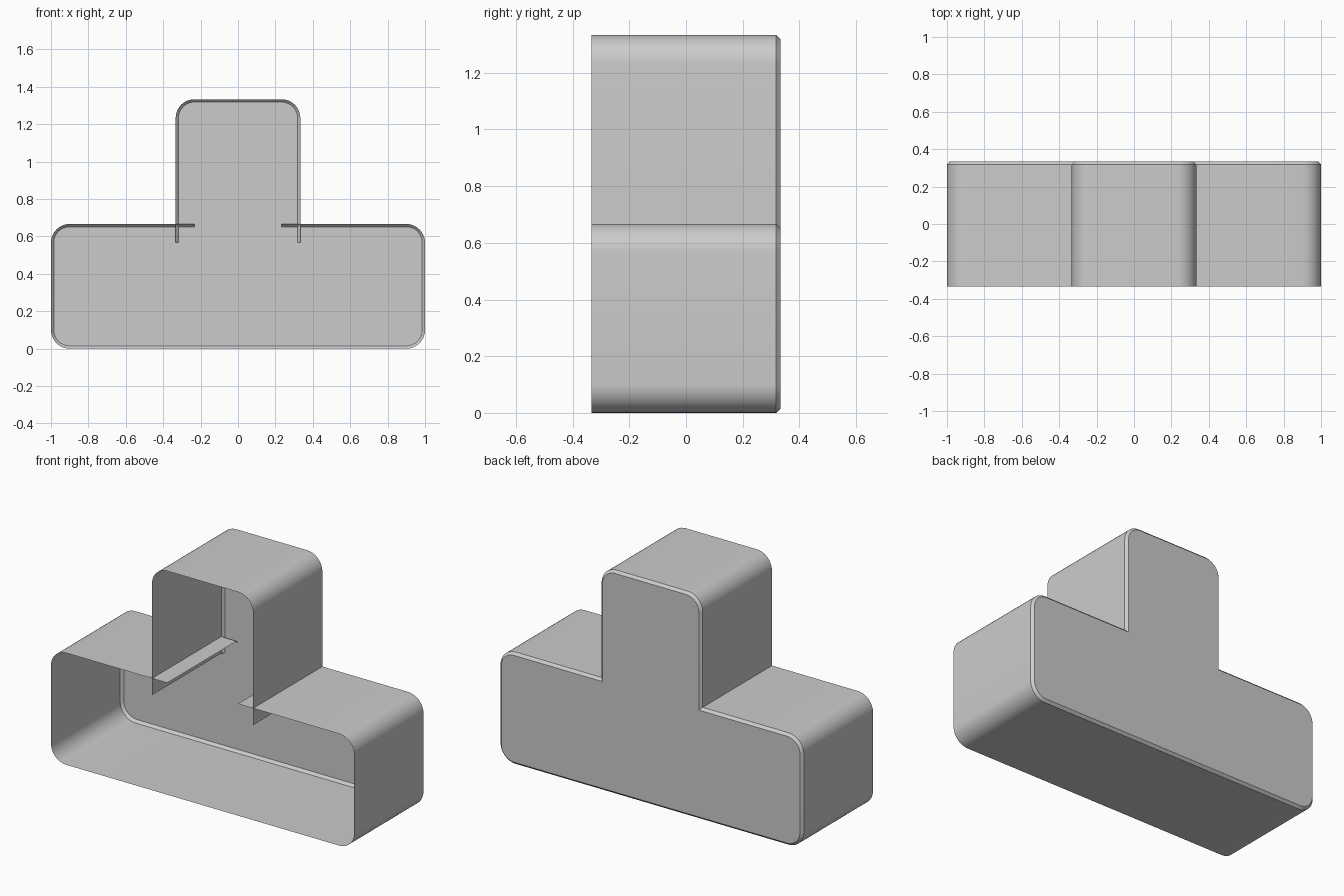
import bpy
import math

if "Cube" in bpy.data.objects:
    bpy.data.objects.remove(bpy.data.objects["Cube"])

H = 1 / 3      # half a cell: the T is built from cells 2/3 wide
R = 0.1        # corner radius
C = 0.015      # chamfer at the back rim
SEG = 10       # segments per rounded corner


def arc(cx, cz, r, start):
    """Quarter circle, counter-clockwise from the start angle in degrees."""
    return [(cx + r * math.cos(a), cz + r * math.sin(a))
            for a in (math.radians(start + 90 * i / SEG) for i in range(SEG + 1))]


def base_arcs(inset):
    r = R - inset
    return (arc(-1 + R, 2 * H - R, r, 90) + arc(-1 + R, R, r, 180)
            + arc(1 - R, R, r, 270) + arc(1 - R, 2 * H - R, r, 0))


def stem_arcs(inset):
    r = R - inset
    return arc(H - R, 4 * H - R, r, 0) + arc(-H + R, 4 * H - R, r, 90)


def base_path(inset):
    z = 2 * H - inset
    return [(-H + R, z)] + base_arcs(inset) + [(H - R, z)]


def stem_path(inset):
    x, z = H - inset, 2 * H - R
    return [(x, z)] + stem_arcs(inset) + [(-x, z)]


def add_mesh(name, verts, faces):
    mesh = bpy.data.meshes.new(name)
    mesh.from_pydata(verts, [], faces)
    obj = bpy.data.objects.new(name, mesh)
    bpy.context.collection.objects.link(obj)
    bpy.ops.object.select_all(action='DESELECT')
    obj.select_set(True)
    bpy.context.view_layer.objects.active = obj
    bpy.ops.object.shade_smooth_by_angle(angle=math.radians(30))
    return obj


def add_wall(name, path):
    """Open thin wall: straight from the front, then chamfered in at the back."""
    rows = [(-H, path(0)), (H - C, path(0)), (H, path(C))]
    n = len(rows[0][1])
    verts = [(x, y, z) for y, pts in rows for x, z in pts]
    faces = [(k * n + i, (k + 1) * n + i, (k + 1) * n + i + 1, k * n + i + 1)
             for k in range(2) for i in range(n - 1)]
    return add_mesh(name, verts, faces)


# Walls of the wide base and the stem, overlapping at the inner corners
add_wall("base_wall", base_path)
add_wall("stem_wall", stem_path)

# Flat T-shaped back panel, front left open
outline = (base_arcs(C) + [(H - C, 2 * H - C)]
           + stem_arcs(C) + [(-H + C, 2 * H - C)])
add_mesh("back_panel", [(x, H, z) for x, z in outline],
         [tuple(reversed(range(len(outline))))])
